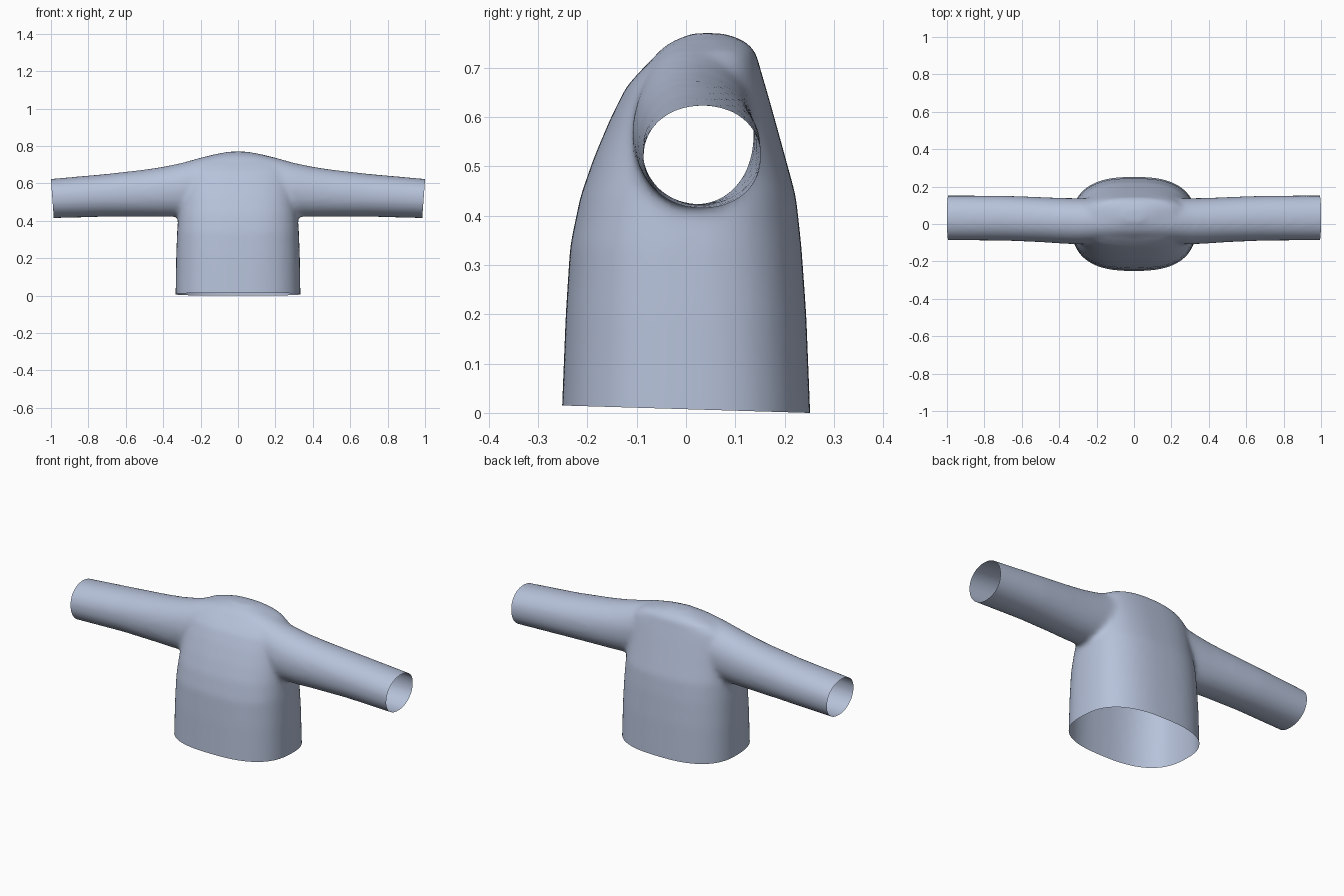
import bpy, bmesh, math
from mathutils import Vector

if "Cube" in bpy.data.objects:
    bpy.data.objects.remove(bpy.data.objects["Cube"])

SIDES = 48


def oval(t, power):
    """Point on a unit superellipse."""
    c, s = math.cos(t), math.sin(t)
    return (math.copysign(abs(c) ** (2 / power), c),
            math.copysign(abs(s) ** (2 / power), s))


def loft(bm, rings):
    """Closed solid through a list of rings of points."""
    loops = [[bm.verts.new(p) for p in ring] for ring in rings]
    for a, b in zip(loops, loops[1:]):
        for i in range(SIDES):
            j = (i + 1) % SIDES
            bm.faces.new((a[i], a[j], b[j], b[i]))
    bm.faces.new(loops[0][::-1])
    bm.faces.new(loops[-1])


angles = [2 * math.pi * i / SIDES for i in range(SIDES)]
bm = bmesh.new()

# Torso: height, half width, front y, back y
torso = [(-.06, .334, -.252, .252), (0, .334, -.252, .252), (.2, .331, -.244, .244),
         (.34, .326, -.235, .234), (.44, .318, -.214, .223), (.52, .308, -.186, .201),
         (.6, .3, -.152, .179), (.66, .293, -.122, .162), (.70, .275, -.087, .15),
         (.735, .21, -.042, .141), (.757, .12, -.01, .115), (.77, .05, .01, .075)]
rings = []
for z, w, f, b in torso:
    ring = []
    for t in angles:
        c, s = oval(t, 2.6)
        ring.append((w * c, (f + b) / 2 + (b - f) / 2 * s, z))
    rings.append(ring)
loft(bm, rings)

# Sleeves: distance from middle, top, bottom, front y, back y
sleeve = [(0, .766, .44, -.1, .14), (.1, .758, .435, -.102, .14), (.2, .738, .43, -.105, .138),
          (.3, .71, .423, -.109, .138), (.4, .689, .421, -.104, .14), (.5, .674, .422, -.097, .144),
          (.7, .651, .422, -.089, .152), (1, .624, .414, -.087, .153), (1.06, .618, .412, -.087, .153)]
both = [(-k[0], *k[1:]) for k in sleeve[:0:-1]] + sleeve
rings = []
for x, top, bot, f, b in both:
    ring = []
    for t in angles:
        c, s = oval(t, 2.1)
        ring.append((x, (f + b) / 2 + (b - f) / 2 * c, (top + bot) / 2 + (top - bot) / 2 * s))
    rings.append(ring)
loft(bm, rings)
bmesh.ops.recalc_face_normals(bm, faces=bm.faces)

mesh = bpy.data.meshes.new("shirt")
bm.to_mesh(mesh)
bm.free()
shirt = bpy.data.objects.new("shirt", mesh)
bpy.context.collection.objects.link(shirt)
bpy.context.view_layer.objects.active = shirt
shirt.select_set(True)

# Fuse torso and sleeves, then soften the armpits
remesh = shirt.modifiers.new("fuse", 'REMESH')
remesh.mode = 'VOXEL'
remesh.voxel_size = 0.012
soften = shirt.modifiers.new("soften", 'SMOOTH')
soften.factor = 0.5
soften.iterations = 14
for name in ("fuse", "soften"):
    bpy.ops.object.modifier_apply(modifier=name)

# Cut open the cuffs and the hem
bm = bmesh.new()
bm.from_mesh(shirt.data)
cuts = [((1, 0, .62), (1, 0, -.073)), ((-1, 0, .62), (-1, 0, -.073)),
        ((0, 0, .0075), (0, -.03, -1))]
for point, normal in cuts:
    bmesh.ops.bisect_plane(bm, geom=bm.verts[:] + bm.edges[:] + bm.faces[:],
                           plane_co=Vector(point), plane_no=Vector(normal).normalized(),
                           clear_outer=True)
bm.to_mesh(shirt.data)
bm.free()

# Plain cloth colour
cloth = bpy.data.materials.new("blue grey cloth")
cloth.diffuse_color = (.47, .54, .70, 1)
cloth.use_nodes = True
cloth.node_tree.nodes["Principled BSDF"].inputs["Base Color"].default_value = cloth.diffuse_color
shirt.data.materials.clear()
shirt.data.materials.append(cloth)
bpy.ops.object.shade_smooth()
